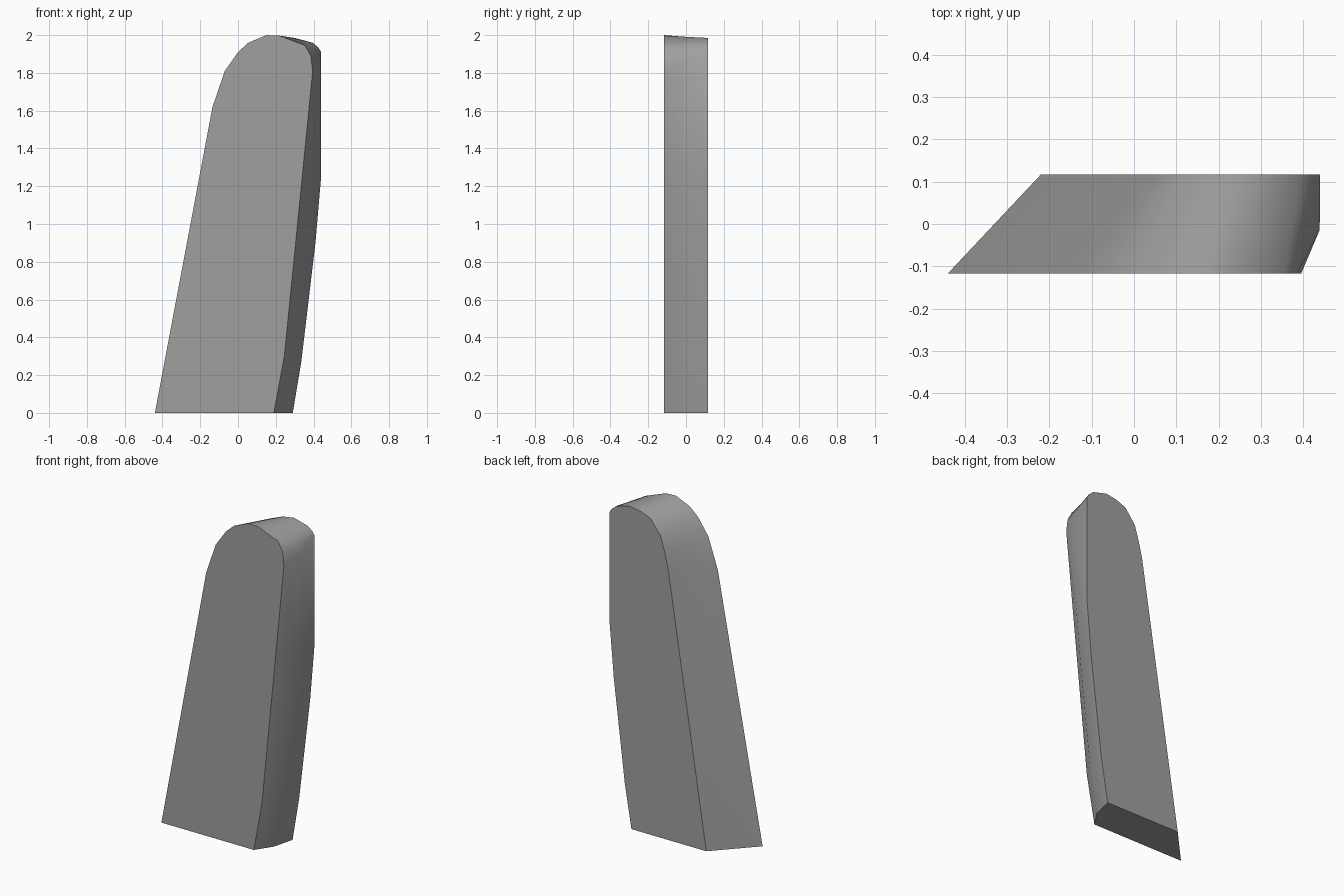
import bpy
import bmesh
from mathutils import Vector

cube = bpy.data.objects.get("Cube")
if cube:
    bpy.data.objects.remove(cube, do_unlink=True)

DEPTH = 0.117    # half thickness
MID = 0.44       # position of the bulged section, front to back
BULGE = 0.024

# Matching outlines (x, z): lower left, over the rounded tip, down the right edge
FRONT = [(-0.44, 0), (-0.135, 1.62), (-0.07, 1.81), (0, 1.91), (0.055, 1.96),
         (0.15, 2), (0.22, 1.997), (0.355, 1.945), (0.385, 1.89), (0.395, 1.81),
         (0.34, 1.25), (0.305, 0.9), (0.245, 0.3), (0.19, 0)]
BACK = [(-0.22, 0), (0.04, 1.67), (0.065, 1.77), (0.092, 1.86), (0.16, 1.947),
        (0.225, 1.973), (0.3, 1.985), (0.395, 1.96), (0.425, 1.935), (0.44, 1.91),
        (0.44, 1.25), (0.41, 0.9), (0.335, 0.27), (0.29, 0)]
RIGHT_START = 9  # first outline point of the bulged right edge


def section(bm, t):
    """Ring of vertices between the front (t=0) and back (t=1) outlines."""
    ring = []
    for i, (f, b) in enumerate(zip(FRONT, BACK)):
        p = Vector(f).lerp(Vector(b), t)
        if 0 < t < 1 and i >= RIGHT_START:
            p.x += BULGE
        ring.append(bm.verts.new((p.x, DEPTH * (2 * t - 1), p.y)))
    return ring


# Grey surface
grey = bpy.data.materials.new("grey")
grey.use_nodes = True
colour = (0.35, 0.35, 0.35, 1)
grey.diffuse_color = colour
grey.node_tree.nodes["Principled BSDF"].inputs["Base Color"].default_value = colour

# Leaning blade lofted through three sections and capped
bm = bmesh.new()
rings = [section(bm, t) for t in (0, MID, 1)]
n = len(FRONT)
for a, b in zip(rings, rings[1:]):
    for i in range(n - 1):
        bm.faces.new((a[i], a[i + 1], b[i + 1], b[i]))
bm.faces.new(rings[0])
bm.faces.new(rings[-1])
bm.faces.new([r[0] for r in rings] + [r[-1] for r in reversed(rings)])
bmesh.ops.recalc_face_normals(bm, faces=bm.faces)

mesh = bpy.data.meshes.new("leaning_blade")
bm.to_mesh(mesh)
bm.free()
mesh.materials.append(grey)
blade = bpy.data.objects.new("leaning_blade", mesh)
bpy.context.collection.objects.link(blade)

# Smooth sides with crisp cap edges
bpy.ops.object.select_all(action="DESELECT")
blade.select_set(True)
bpy.context.view_layer.objects.active = blade
bpy.ops.object.shade_smooth_by_angle(angle=0.7)
